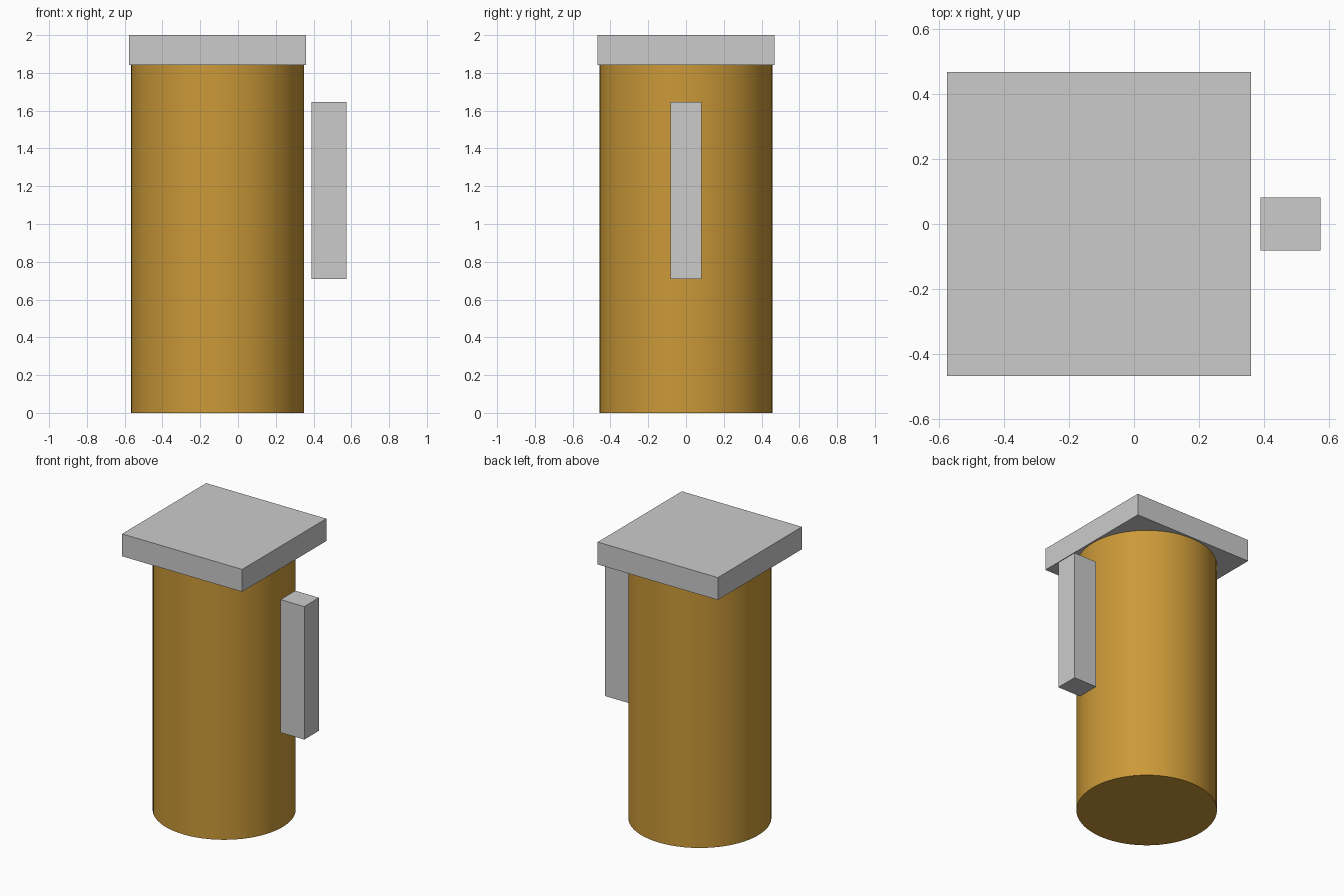
import bpy
import math

if "Cube" in bpy.data.objects:
    bpy.data.objects.remove(bpy.data.objects["Cube"])

CX = -0.108  # axis shared by the body and lid


def box(name, lo, hi):
    """Add a box spanning two opposite corners."""
    centre = [(a + b) / 2 for a, b in zip(lo, hi)]
    bpy.ops.mesh.primitive_cube_add(size=1, location=centre)
    obj = bpy.context.object
    obj.name = name
    obj.scale = [b - a for a, b in zip(lo, hi)]
    bpy.ops.object.transform_apply(location=False, rotation=False, scale=True)
    return obj


# Amber cylindrical body
height = 1.842
bpy.ops.mesh.primitive_cylinder_add(vertices=64, radius=0.458, depth=height,
                                    location=(CX, 0, height / 2))
body = bpy.context.object
body.name = "mug_body"
bpy.ops.object.shade_smooth_by_angle(angle=math.radians(30))
amber = bpy.data.materials.new("amber")
amber.diffuse_color = (0.6, 0.32, 0.04, 1)
amber.use_nodes = True
amber.node_tree.nodes["Principled BSDF"].inputs["Base Color"].default_value = amber.diffuse_color
body.data.materials.append(amber)

# Square slab on top
box("top_slab", (CX - 0.469, -0.469, height), (CX + 0.469, 0.469, 2))

# Upright handle block, standing clear of the body
box("handle", (0.39, -0.082, 0.708), (0.575, 0.082, 1.647))
